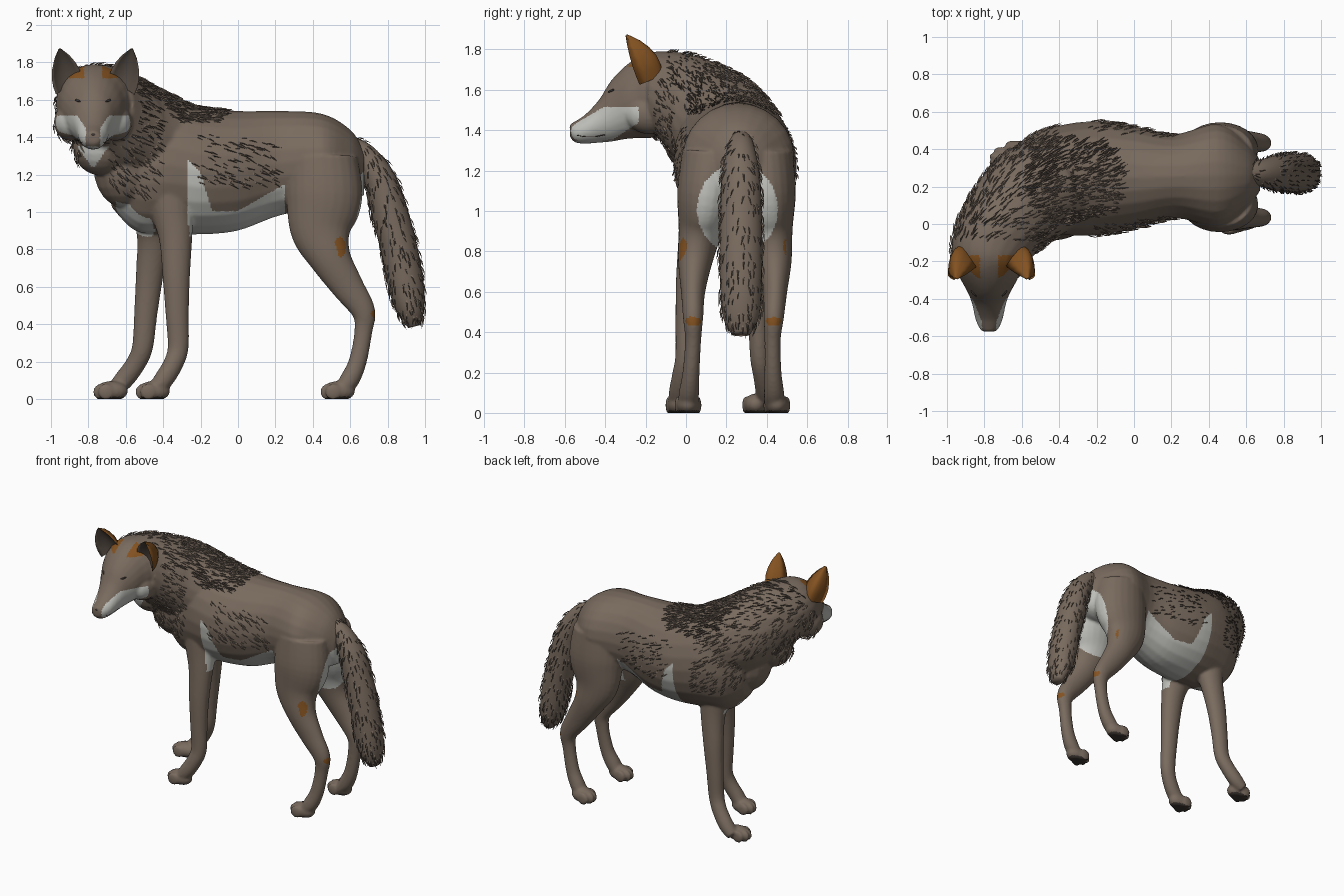
import bpy, bmesh, math, random
from mathutils import Vector, Matrix
from mathutils.bvhtree import BVHTree

random.seed(4)
cube = bpy.data.objects.get("Cube")
if cube:
    bpy.data.objects.remove(cube, do_unlink=True)


def material(name, rgb):
    m = bpy.data.materials.new(name)
    m.use_nodes = True
    m.diffuse_color = (*rgb, 1)
    m.node_tree.nodes["Principled BSDF"].inputs["Base Color"].default_value = (*rgb, 1)
    return m


coat = material("brown coat", (.19, .145, .112))
pale = material("pale grey fur", (.53, .53, .50))
russet = material("russet fur", (.23, .085, .015))
dark = material("dark skin", (.045, .036, .03))
deep_fur = material("deep brown fur", (.12, .092, .073))
Y, Z = Vector((0, 1, 0)), Vector((0, 0, 1))
HX = -.775          # middle of the head
MID = .255          # middle of the trunk


def make(name, bm, mats, smooth=True):
    bmesh.ops.recalc_face_normals(bm, faces=bm.faces)
    me = bpy.data.meshes.new(name)
    bm.to_mesh(me)
    bm.free()
    for m in mats:
        me.materials.append(m)
    for p in me.polygons:
        p.use_smooth = smooth
    ob = bpy.data.objects.new(name, me)
    bpy.context.collection.objects.link(ob)
    return ob


def ball(bm, centre, radii):
    bmesh.ops.create_uvsphere(bm, u_segments=18, v_segments=12, radius=1,
                              matrix=Matrix.Translation(centre) @ Matrix.Diagonal((*radii, 1)))


def loft(bm, stations, level, steps=5, sides=24):
    """Skin ellipses (x, y, z, half width, half height) along a smooth path."""
    k = [Vector(s) for s in stations]
    path = []
    for i in range(len(k) - 1):
        a, b, c, d = k[max(i - 1, 0)], k[i], k[i + 1], k[min(i + 2, len(k) - 1)]
        for j in range(steps):
            t = j / steps
            path.append(b + (c - a) * (t / 2) + (a * 2 - b * 5 + c * 4 - d) * (t * t / 2)
                        + (b * 3 - a - c * 3 + d) * (t ** 3 / 2))
    path.append(k[-1])
    rings = []
    for i, p in enumerate(path):
        tan = Vector((path[min(i + 1, len(path) - 1)] - path[max(i - 1, 0)])[:3])
        if level:
            tan.z = 0
        tan.normalize()
        side = tan.cross(Z) if level else (Y - tan * Y.dot(tan))
        side.normalize()
        up = tan.cross(side)
        ring = []
        for j in range(sides):
            a = math.tau * j / sides
            ring.append(bm.verts.new(Vector(p[:3]) + side * (p[3] * math.cos(a)) + up * (p[4] * math.sin(a))))
        rings.append(ring)
    for r, q in zip(rings, rings[1:]):
        for j in range(sides):
            bm.faces.new((r[j], r[j - 1], q[j - 1], q[j]))
    bm.faces.new(rings[0])
    bm.faces.new(rings[-1])


def paw(bm, x, y):
    ball(bm, (x, y, .042), (.09, .058, .054))
    for off in (-.05, -.017, .017, .05):
        ball(bm, (x - .068 + abs(off) * .8, y + off, .038), (.045, .0165, .044))


# Trunk, breast and throat ruff
bm = bmesh.new()
loft(bm, [(.675, .26, 1.21, .08, .12), (.6, .26, 1.245, .18, .195), (.45, .26, 1.275, .275, .25),
          (.22, .255, 1.26, .225, .28), (0, .25, 1.22, .275, .32), (-.2, .245, 1.22, .305, .34),
          (-.4, .23, 1.25, .29, .365), (-.55, .21, 1.23, .24, .33), (-.67, .19, 1.2, .13, .18)], True)
ball(bm, (-.6, .13, 1.24), (.175, .17, .22))
ball(bm, (-.735, .03, 1.35), (.15, .14, .155))
# Neck, skull and muzzle
loft(bm, [(-.34, .25, 1.36, .25, .255), (-.54, .16, 1.42, .265, .29), (-.68, .02, 1.5, .24, .275),
          (-.76, -.11, 1.57, .215, .22), (HX, -.2, 1.57, .19, .21), (HX, -.29, 1.542, .155, .185),
          (HX, -.37, 1.495, .112, .152), (HX, -.43, 1.445, .09, .107), (HX, -.5, 1.405, .075, .072),
          (HX, -.55, 1.392, .056, .052), (HX, -.575, 1.398, .035, .032)], True)
for s in (-1, 1):
    ball(bm, (HX + s * .12, -.18, 1.48), (.09, .12, .1))

# Front legs, the far one a step ahead
foreleg = [(-.37, .11, 1.2, .14, .15), (-.35, .07, 1.0, .105, .115), (-.333, .035, .85, .074, .088),
           (-.33, .01, .65, .06, .073), (-.325, 0, .45, .052, .062), (-.32, -.005, .28, .048, .056),
           (-.345, -.02, .19, .048, .053), (-.4, -.035, .1, .05, .052), (-.45, -.035, .045, .05, .04)]
for dx, lean, flip in ((0, 0, False), (-.1, .125, True)):
    loft(bm, [(x + dx - lean * (1 - z), .36 - y if flip else y, z, a, b) for x, y, z, a, b in foreleg], False)
    paw(bm, -.452 + dx - lean, .345 if flip else -.035)

# Hind legs
hindleg = [(.45, .13, 1.28, .15, .19), (.46, .1, 1.08, .145, .205), (.445, .07, .9, .108, .165),
           (.495, .045, .75, .085, .112), (.587, .035, .6, .06, .086), (.67, .035, .47, .05, .064),
           (.67, .035, .36, .04, .048), (.64, .025, .2, .042, .048), (.595, .015, .1, .05, .052),
           (.55, .01, .045, .05, .04)]
for flip in (False, True):
    loft(bm, [(x, 2 * MID - y - .05 * (1.28 - z) if flip else y, z, a, b) for x, y, z, a, b in hindleg], False)
    paw(bm, .537, .45 if flip else .01)

# Fuse the limbs and trunk into one skin
body = make("body", bm, [])
rm = body.modifiers.new("fuse", 'REMESH')
rm.mode, rm.voxel_size = 'VOXEL', .0095
sm = body.modifiers.new("blend", 'SMOOTH')
sm.factor, sm.iterations = .5, 5
bpy.context.view_layer.update()
skin = bpy.data.meshes.new_from_object(body.evaluated_get(bpy.context.evaluated_depsgraph_get()))
body.modifiers.clear()
body.data = skin
skin.materials.clear()
for m in (coat, pale, russet, dark):
    skin.materials.append(m)
for v in skin.vertices:
    v.co.z = max(v.co.z, 0)


def marking(c, n):
    """Material slot for a spot on the skin."""
    x, y, z = c
    h, dy = abs(x - HX), abs(y - MID)
    if z < .012 and n.z < -.6:
        return 3
    thigh_spot = math.hypot((x - .545) / .03, (z - .81) / .055) < 1 and (-.03 < y < .03 or .435 < y < .495)
    hock_spot = math.hypot(x - .73, z - .455) < .02
    ear_root = .05 < h < .13 and z > 1.715 and -.3 < y < -.17
    if thigh_spot or hock_spot or ear_root:
        return 2
    muzzle = y < -.235 and h > .038 and 1.33 + max(0, y + .4) * .65 < z < min(1.515, 1.43 + .6 * (y + .55))
    throat = y < -.02 and n.z < .2 and 1.24 < z < 1.35 and h < (z - 1.23) * .7
    u, w = (x + .55) - (z - .97), (x + .55) + (z - .97)
    brisket = y > .02 and dy < .2 and n.y < .2 and math.hypot(u / .19, w / .085) < 1
    belly = -.26 < x < .25 and .87 < z < 1.005 + .57 * max(0, x)
    elbow = -.27 < x < -.2 + (1.2 - z) * .32 and .93 < z < 1.28 - max(0, x + .265)
    rump = x > .4 and math.hypot(dy / .2, (z - 1.01) / .22) < 1
    return int(muzzle or throat or brisket or belly or elbow or rump)


for p in skin.polygons:
    p.use_smooth = True
    p.material_index = marking(p.center, p.normal)
tree = BVHTree.FromPolygons([v.co for v in skin.vertices], [p.vertices for p in skin.polygons])

# Tail
bm = bmesh.new()
loft(bm, [(x, .272, z, a, b) for x, z, a, b in (
    (.56, 1.36, .05, .06), (.67, 1.3, .07, .07), (.76, 1.17, .095, .085), (.81, 1.0, .103, .097),
    (.862, .8, .106, .098), (.9, .6, .102, .095), (.925, .47, .088, .072), (.945, .388, .045, .035))], False)
tail = make("tail", bm, [coat])

# Ears: a russet shell and a shallower brown lining sharing one rim
widths = (.078, .083, .08, .066, .043, .008)
for s, label in ((1, "left"), (-1, "right")):
    base, tip = Vector((HX + .012 + s * .137, -.215, 1.65)), Vector((HX + .015 + s * .193, -.298, 1.87))
    axis = (tip - base).normalized()
    across = Vector((s * .9, -.22, -.2))
    across = (across - axis * across.dot(axis)).normalized()
    back = axis.cross(across) * s
    bm = bmesh.new()
    for depth, slot in ((1.4, 0), (.5, 1)):
        rows = [[bm.verts.new(base.lerp(tip, i / 5) + across * (u / 4 * w) + back * (depth * w * (1 - (u / 4) ** 2)))
                 for u in range(-4, 5)] for i, w in enumerate(widths)]
        for r, q in zip(rows, rows[1:]):
            for j in range(8):
                bm.faces.new((r[j], r[j + 1], q[j + 1], q[j])).material_index = slot
    bmesh.ops.remove_doubles(bm, verts=bm.verts, dist=.0005)
    make(label + "_ear", bm, [russet, deep_fur])

    # Narrow eye
    hit = tree.ray_cast(Vector((HX + s * .082, -1, 1.595)), Y)[0]
    bm = bmesh.new()
    ball(bm, (0, 0, 0), (.022, .007, .006))
    eye = make(label + "_eye", bm, [dark])
    eye.location = hit
    eye.rotation_euler = (0, -s * .3, s * .8)

    # Mouth line
    cu = bpy.data.curves.new(label + "_mouth_line", 'CURVE')
    cu.dimensions, cu.bevel_depth = '3D', .0025
    spots = [tree.ray_cast(Vector((HX + s * .6, y, z)), Vector((-s, 0, 0)))[0]
             for y, z in ((-.54, 1.375), (-.5, 1.368), (-.45, 1.368), (-.4, 1.378))]
    spots = [q for q in spots if q]
    line = cu.splines.new('POLY')
    line.points.add(len(spots) - 1)
    for pt, q in zip(line.points, spots):
        pt.co = (*q, 1)
    cu.materials.append(dark)
    bpy.context.collection.objects.link(bpy.data.objects.new(label + "_mouth_line", cu))

# Nose
bm = bmesh.new()
ball(bm, (HX, -.558, 1.412), (.03, .018, .02))
make("nose", bm, [dark])


def fur(name, faces, count, flow, length, deep_share):
    """Scatter thin pointed tufts that lie along the flow."""
    bm = bmesh.new()
    for c, n in random.choices(faces, k=count):
        f = flow + Vector([random.uniform(-.25, .25) for _ in range(3)])
        f = (f - n * f.dot(n)).normalized()
        size = length * random.uniform(.7, 1.3)
        w = n.cross(f) * (size * .085)
        root = c + n * .001
        peak = root + f * size + n * (size * .2)
        keel = root + f * (size * .4) + n * (size * .2)
        a, b, k, t = [bm.verts.new(q) for q in (root + w, root - w, keel, peak)]
        slot = int(random.random() > deep_share)
        for tri in ((a, k, t), (k, b, t), (a, b, k)):
            bm.faces.new(tri).material_index = slot
    make(name, bm, [deep_fur, coat], False)


# Shaggy fur on the saddle, neck, flanks and tail
spots = [(p.center.copy(), p.normal.copy()) for p in skin.polygons if p.center.z > 1.1]
back_flow = Vector((.8, .3, -.45))
fur("saddle_fur", [q for q in spots if q[0].z > 1.48 and math.hypot((q[0].x + .33) / .27, (q[0].y - .23) / .24) < 1],
    700, back_flow, .048, .7)
fur("neck_fur", [q for q in spots if q[0].x < -.42 and q[0].y > -.17 and q[0].z > 1.15 - .6 * (q[0].x + .7)
                 and not (q[0].y < -.1 and q[0].z > 1.66) and not (abs(q[0].x - HX) < .08 and q[0].z < 1.36)],
    900, back_flow, .048, .35)
fur("flank_fur", [q for q in spots if -.25 < q[0].x < .2 and 1.14 < q[0].z < 1.42 - .3 * max(0, q[0].x)],
    190, Vector((1, 0, -.45)), .048, .35)
fur("tail_fur", [(p.center.copy(), p.normal.copy()) for p in tail.data.polygons if p.center.x > .62 and p.center.z > .42],
    420, Vector((.2, 0, -1)), .05, .3)
